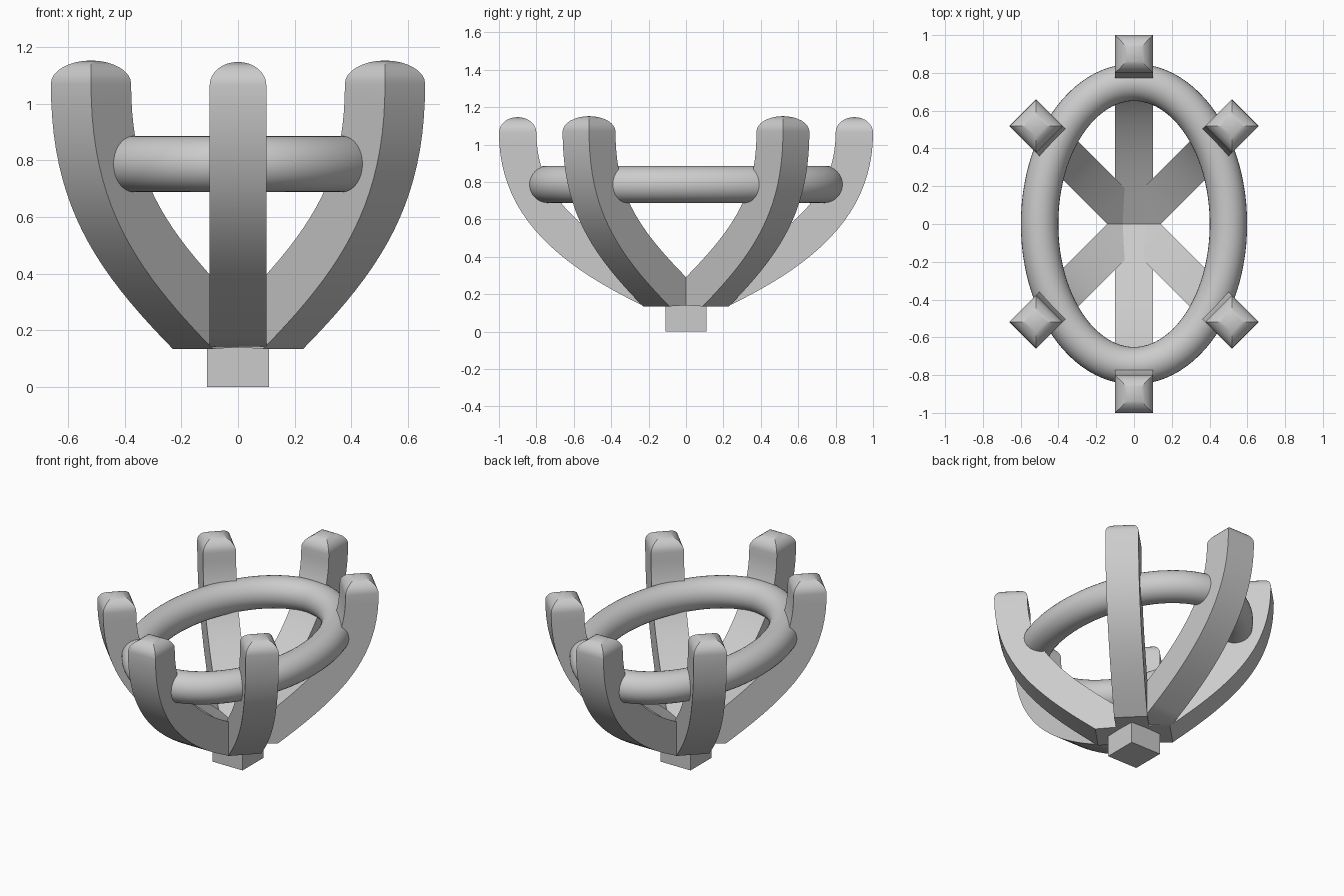
import bpy, bmesh
from math import sin, cos, pi, radians
from mathutils import Vector

if "Cube" in bpy.data.objects:
    bpy.data.objects.remove(bpy.data.objects["Cube"])


def finish(bm, name, angle=30):
    bmesh.ops.recalc_face_normals(bm, faces=bm.faces)
    mesh = bpy.data.meshes.new(name)
    bm.to_mesh(mesh)
    bm.free()
    obj = bpy.data.objects.new(name, mesh)
    bpy.context.collection.objects.link(obj)
    bpy.ops.object.select_all(action='DESELECT')
    obj.select_set(True)
    bpy.context.view_layer.objects.active = obj
    bpy.ops.object.shade_smooth_by_angle(angle=radians(angle))
    return obj


def bridge(bm, a, b):
    n = len(a)
    for i in range(n):
        bm.faces.new((a[i], a[(i + 1) % n], b[(i + 1) % n], b[i]))


def prong(name, ctrl, root_z, angle):
    """Square bar swept along an outer bezier profile (radius, z), with a vaulted tip."""
    p = [Vector(c) for c in ctrl]
    sections = [(Vector((0, 0.145)), Vector((0, root_z)), 0.1)]
    steps = 20
    for k in range(steps + 1):
        t = k / steps
        u = 1 - t
        o = p[0]*u**3 + p[1]*3*u*u*t + p[2]*3*u*t*t + p[3]*t**3
        d = ((p[1]-p[0])*u*u + (p[2]-p[1])*2*u*t + (p[3]-p[2])*t*t).normalized()
        sections.append((o, o + Vector((-d.y, d.x)) * 0.2, 0.1))
    # rounded four-sided tip
    o, i, w = sections[-1]
    mid = (o + i) / 2
    for k in range(1, 9):
        a = k / 8 * pi / 2
        s = max(cos(a), 0.01)
        up = Vector((0, 0.082 * sin(a)))
        sections.append((mid + (o - mid)*s + up, mid + (i - mid)*s + up, w*s))
    bm = bmesh.new()
    c, sn = cos(angle), sin(angle)
    rings = []
    for o, i, w in sections:
        ring = []
        for q, side in ((o, -w), (o, w), (i, w), (i, -w)):
            ring.append(bm.verts.new((q.x*c - side*sn, q.x*sn + side*c, q.y)))
        rings.append(ring)
    for a, b in zip(rings, rings[1:]):
        bridge(bm, a, b)
    bm.faces.new(rings[0])
    bm.faces.new(rings[-1])
    return finish(bm, name)


# four diagonal prongs
for n, deg in enumerate((45, 135, 225, 315)):
    prong(f"diagonal_prong_{n + 1}",
          ((0.225, 0.135), (0.62, 0.42), (0.833, 0.65), (0.833, 1.07)), 0.22, radians(deg))

# longer front and back prongs
for name, deg in (("back_prong", 90), ("front_prong", 270)):
    prong(name, ((0.24, 0.144), (0.74, 0.385), (1.0, 0.66), (1.0, 1.065)), 0.25, radians(deg))

# oval ring with a round section
bm = bmesh.new()
loops = []
for k in range(96):
    t = 2 * pi * k / 96
    centre = Vector((0.5 * cos(t), 0.75 * sin(t), 0.787))
    out = Vector((0.75 * cos(t), 0.5 * sin(t), 0)).normalized()
    loops.append([bm.verts.new(centre + (out * cos(a) + Vector((0, 0, 1)) * sin(a)) * 0.099)
                  for a in (2 * pi * j / 32 for j in range(32))])
for k in range(96):
    bridge(bm, loops[k], loops[(k + 1) % 96])
finish(bm, "oval_ring")

# square post under the prongs
bm = bmesh.new()
bmesh.ops.create_cube(bm, size=1)
bmesh.ops.scale(bm, vec=(0.22, 0.22, 0.16), verts=bm.verts)
bmesh.ops.translate(bm, vec=(0, 0, 0.08), verts=bm.verts)
finish(bm, "base_post")
